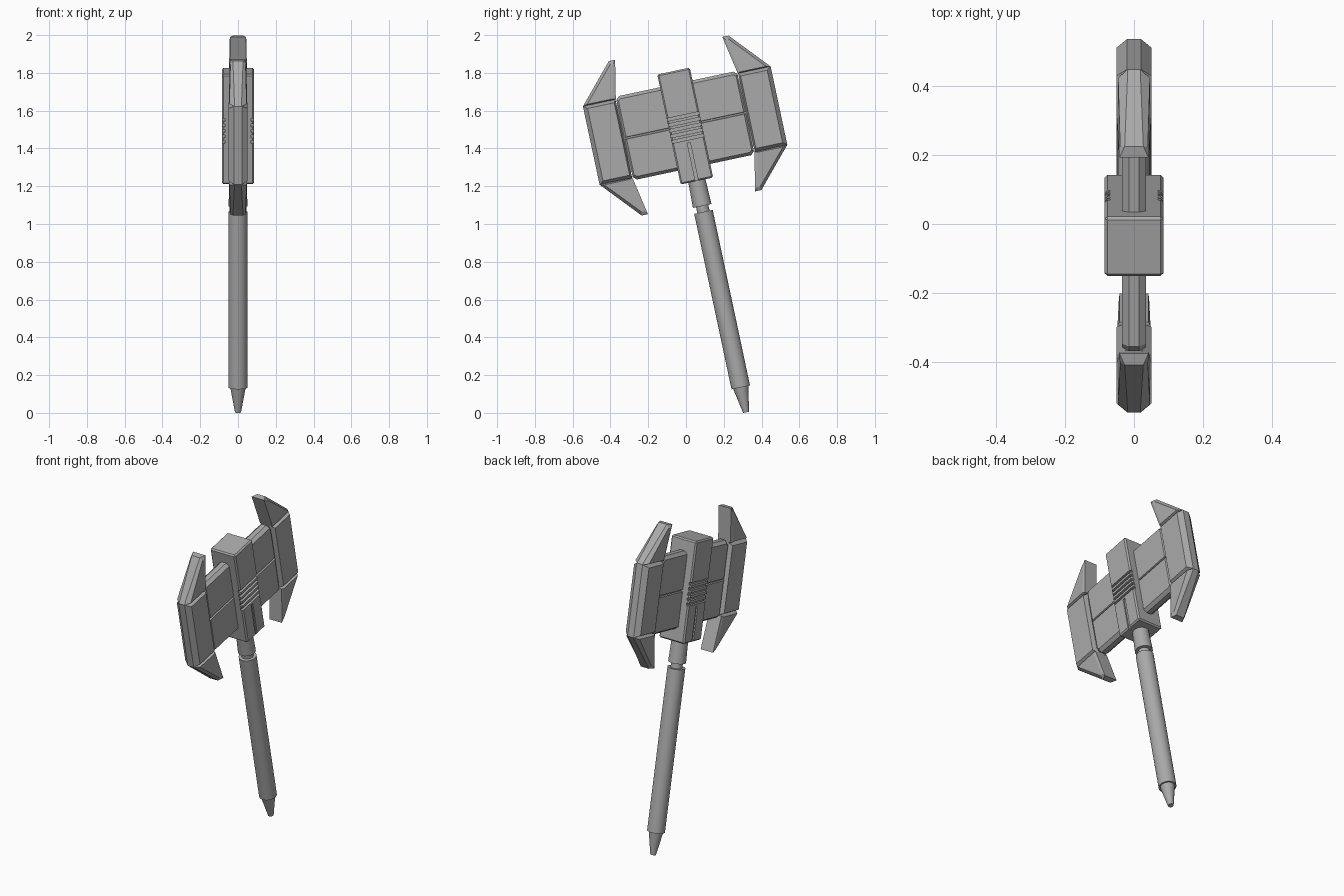
import bpy, bmesh, math
from mathutils import Matrix, Vector

old = bpy.data.objects.get("Cube")
if old:
    bpy.data.objects.remove(old, do_unlink=True)

# Everything is built upright (y across the head, z along the shaft), then tilted
TILT = Matrix.Translation((0, 0.318, 0.003)) @ Matrix.Rotation(math.radians(12), 4, 'X')
MID = 1.552  # height of the head's centre line

steel = bpy.data.materials.new("grey steel")
steel.use_nodes = True
GREY = (0.4, 0.4, 0.4, 1)
steel.diffuse_color = GREY
steel.node_tree.nodes["Principled BSDF"].inputs["Base Color"].default_value = GREY


def finish(name, bm, smooth=False):
    bmesh.ops.recalc_face_normals(bm, faces=bm.faces)
    mesh = bpy.data.meshes.new(name)
    bm.to_mesh(mesh)
    bm.free()
    mesh.materials.append(steel)
    ob = bpy.data.objects.new(name, mesh)
    bpy.context.collection.objects.link(ob)
    ob.matrix_world = TILT
    bpy.ops.object.select_all(action='DESELECT')
    ob.select_set(True)
    bpy.context.view_layer.objects.active = ob
    if smooth:
        bpy.ops.object.shade_smooth_by_angle(angle=math.radians(35))
    return ob


def add_box(bm, x, y, z):
    """Box from (low, high) ranges."""
    size = [r[1] - r[0] for r in (x, y, z)]
    mid = [(r[0] + r[1]) / 2 for r in (x, y, z)]
    m = Matrix.Translation(mid) @ Matrix.Diagonal((*size, 1))
    return bmesh.ops.create_cube(bm, size=1, matrix=m)["verts"]


def rod(name, r_low, r_high, low, high):
    bm = bmesh.new()
    bmesh.ops.create_cone(bm, cap_ends=True, segments=32, radius1=r_low, radius2=r_high,
                          depth=high - low, matrix=Matrix.Translation((0, 0, (low + high) / 2)))
    finish(name, bm, True)


def plate(name, rim, panel, side, up):
    """Bevelled plate: rim and panel are (y, height, half thickness) outlines."""
    bm = bmesh.new()
    rings = []
    for outline, sx in ((panel, -1), (rim, -1), (rim, 1), (panel, 1)):
        rings.append([bm.verts.new((sx * t, side * y, MID + up * h)) for y, h, t in outline])
    for a, b in zip(rings, rings[1:]):
        for i in range(len(a)):
            j = (i + 1) % len(a)
            bm.faces.new((a[i], a[j], b[j], b[i]))
    bm.faces.new(rings[0])
    bm.faces.new(rings[-1])
    finish(name, bm)


def rect(y0, y1, z0, z1, t):
    return [(y0, z0, t), (y1, z0, t), (y1, z1, t), (y0, z1, t)]


# Shaft
rod("pommel", 0.016, 0.042, 0, 0.14)
rod("handle", 0.05, 0.05, 0.135, 1.085)
rod("neck", 0.033, 0.033, 1.07, 1.13)
rod("collar", 0.05, 0.046, 1.117, 1.26)

# Central block with chamfered edges
bm = bmesh.new()
add_box(bm, (-0.085, 0.085), (-0.088, 0.088), (1.252, 1.847))
bmesh.ops.bevel(bm, geom=bm.edges[:], offset=0.008, segments=1, affect='EDGES')
block = finish("hammer_block", bm)

# Grooves: ribs across both cheeks and one slot below them
bm = bmesh.new()
for s in (-1, 1):
    cheek = sorted((s * 0.07, s * 0.1))
    for i in range(5):
        z = 1.474 + i * 0.03
        add_box(bm, cheek, (-0.1, 0.1), (z, z + 0.015))
    add_box(bm, sorted((s * 0.077, s * 0.1)), (-0.008, 0.008), (1.24, 1.46))
cutter = finish("groove_cutter", bm)
cutter.hide_render = True
bpy.context.view_layer.objects.active = block
mod = block.modifiers.new("grooves", 'BOOLEAN')
mod.operation = 'DIFFERENCE'
mod.solver = 'EXACT'
mod.object = cutter
bpy.ops.object.modifier_apply(modifier=mod.name)
bpy.data.objects.remove(cutter, do_unlink=True)

for side, end in ((-1, "front"), (1, "back")):
    # Core joining the wing halves and the blade
    bm = bmesh.new()
    add_box(bm, (-0.024, 0.024), sorted((side * 0.06, side * 0.36)), (MID - 0.18, MID + 0.18))
    finish(end + "_core", bm)

    # Blade
    plate(end + "_blade",
          rect(0.332, 0.508, -0.212, 0.212, 0.02),
          rect(0.342, 0.486, -0.196, 0.196, 0.05), side, 1)

    for up, level in ((-1, "lower"), (1, "upper")):
        # Wing half
        plate(f"{end}_{level}_wing",
              [(0.07, 0.004, 0.03), (0.328, 0.004, 0.03), (0.328, 0.208, 0.015),
               (0.31, 0.226, 0.015), (0.07, 0.226, 0.015)],
              [(0.07, 0.006, 0.035), (0.318, 0.006, 0.035), (0.318, 0.2, 0.035),
               (0.305, 0.21, 0.035), (0.07, 0.21, 0.035)], side, up)
        # Horn: broad on its inner face, thin on its outer edge
        plate(f"{end}_{level}_horn",
              [(0.33, 0.212, 0.042), (0.508, 0.212, 0.018),
               (0.324, 0.418, 0.027), (0.29, 0.418, 0.042)],
              [(0.345, 0.218, 0.048), (0.484, 0.218, 0.046),
               (0.32, 0.4, 0.04), (0.305, 0.4, 0.044)], side, up)
